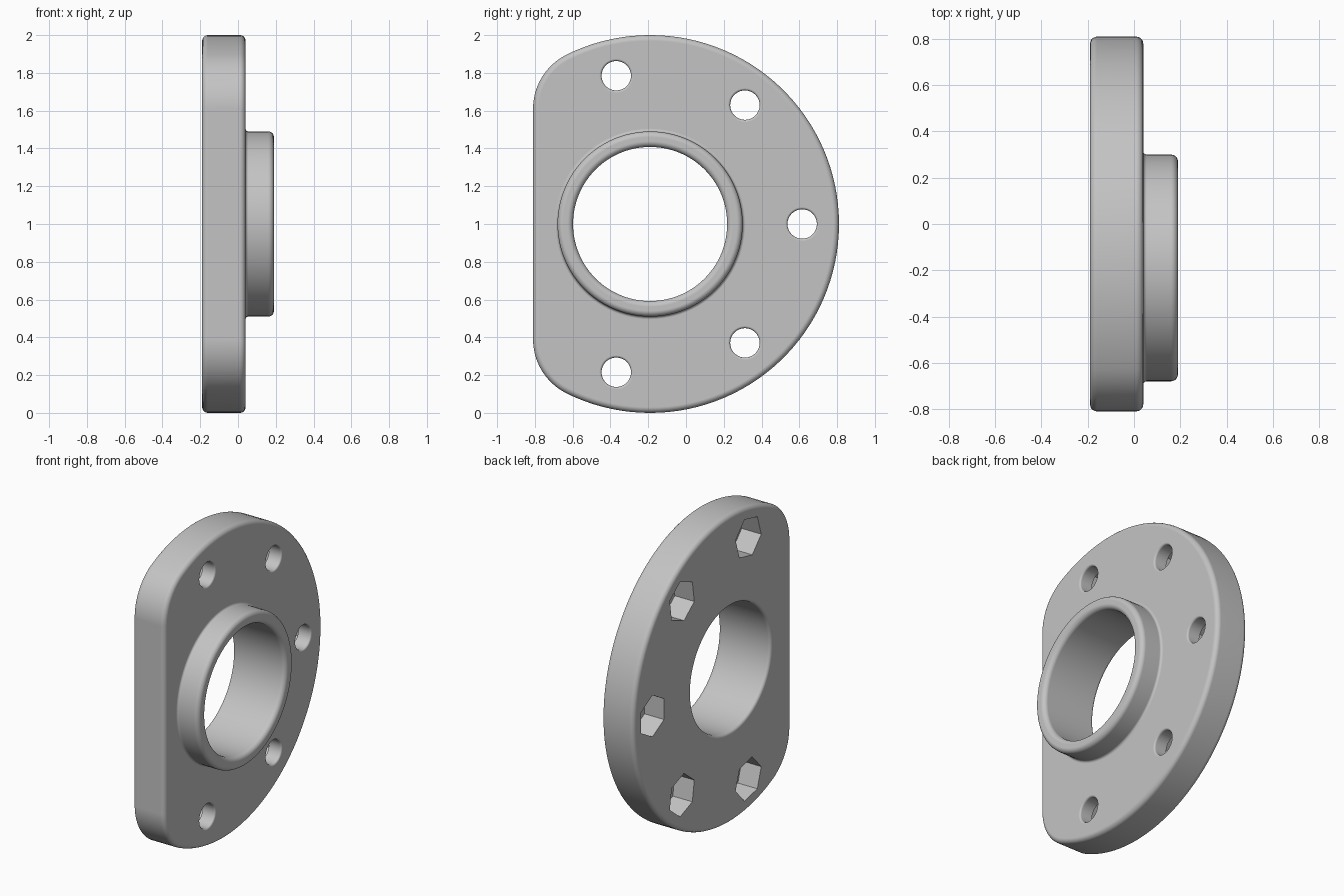
import bpy, bmesh, math
from mathutils import Vector

if "Cube" in bpy.data.objects:
    bpy.data.objects.remove(bpy.data.objects["Cube"])

CY, CZ = -0.19, 1.0              # bore axis, parallel to x
BACK, FACE, TIP = -0.19, 0.04, 0.19
FLAT, CORNER = 0.62, 0.32        # flat side distance and corner radius

grey = bpy.data.materials.new("light grey metal")
grey.diffuse_color = (0.55, 0.55, 0.55, 1)
grey.use_nodes = True
grey.node_tree.nodes["Principled BSDF"].inputs["Base Color"].default_value = grey.diffuse_color


def loft(name, loops):
    """Closed solid through a list of equal-length point loops."""
    bm = bmesh.new()
    rings = [[bm.verts.new(p) for p in loop] for loop in loops]
    n = len(rings[0])
    for a, b in zip(rings, rings[1:]):
        for i in range(n):
            j = (i + 1) % n
            bm.faces.new((a[i], a[j], b[j], b[i]))
    bm.faces.new(rings[0][::-1])
    bm.faces.new(rings[-1])
    bmesh.ops.recalc_face_normals(bm, faces=bm.faces)
    me = bpy.data.meshes.new(name)
    bm.to_mesh(me)
    bm.free()
    me.materials.append(grey)
    ob = bpy.data.objects.new(name, me)
    bpy.context.collection.objects.link(ob)
    return ob


def lathe(name, profile, sides, y=CY, z=CZ, turn=0.0):
    """Solid of (x, radius) pairs turned about an axis along x."""
    angles = [turn + math.tau * i / sides for i in range(sides)]
    return loft(name, [[Vector((x, y + r * math.cos(a), z + r * math.sin(a)))
                        for a in angles] for x, r in profile])


def quarter(cx, cr, rad, start, end, steps=5):
    """Arc of (x, radius) points, angles in degrees."""
    out = []
    for i in range(steps + 1):
        a = math.radians(start + (end - start) * i / steps)
        out.append((cx + rad * math.cos(a), cr + rad * math.sin(a)))
    return out


def outline(x, inset):
    """Disc with one flat side and rounded corners, shrunk by inset."""
    cy = CORNER - FLAT
    cz = math.sqrt((1 - CORNER) ** 2 - cy ** 2)
    meet = math.atan2(cz, cy)
    pts = []
    for i in range(81):
        a = -meet + 2 * meet * i / 80
        pts.append(((1 - inset) * math.cos(a), (1 - inset) * math.sin(a)))
    for side in (1, -1):
        span = [meet + (math.pi - meet) * i / 10 for i in range(11)]
        arc = [(cy + (CORNER - inset) * math.cos(a),
                side * (cz + (CORNER - inset) * math.sin(a))) for a in span]
        pts += arc[1:] if side == 1 else arc[:0:-1]
    return [Vector((x, CY + p, CZ + q)) for p, q in pts]


def boolean(target, tool, operation):
    mod = target.modifiers.new(operation.title(), 'BOOLEAN')
    mod.operation, mod.solver, mod.object = operation, 'EXACT', tool
    bpy.context.view_layer.objects.active = target
    bpy.ops.object.modifier_apply(modifier=mod.name)
    bpy.data.objects.remove(tool)


# Plate with rounded rims
f = 0.03
rim = quarter(BACK + f, f, f, 180, 270) + quarter(FACE - f, f, f, 270, 360)
plate = loft("flange_plate", [outline(x, d) for x, d in rim])

# Raised collar with a small fillet at its foot
g = 0.015
boss = ([(FACE - 0.1, 0.49 + g)] + quarter(FACE + g, 0.49 + g, g, 180, 270)
        + quarter(TIP - f, 0.49 - f, f, 90, 0))
boolean(plate, lathe("collar", boss, 96), 'UNION')

# Through bore, eased at both mouths
R = 0.408
bore = ([(BACK - 0.1, R + 0.02)] + quarter(BACK + 0.02, R + 0.02, 0.02, 180, 270)
        + quarter(TIP - f, R + f, f, 270, 360) + [(TIP + 0.1, R + f)])
boolean(plate, lathe("bore_cutter", bore, 96), 'DIFFERENCE')

# Five bolt holes on a seven-fold circle, with hexagonal nut pockets behind
e = 0.012
hole = ([(BACK + 0.1, 0.078)] + quarter(FACE - e, 0.078 + e, e, 270, 360, 3)
        + [(FACE + 0.05, 0.078 + e)])
for k in (-2, -1, 0, 1, 2):
    a = k * math.tau / 7
    y, z = CY + 0.805 * math.cos(a), CZ + 0.805 * math.sin(a)
    boolean(plate, lathe("hole_cutter", hole, 32, y, z), 'DIFFERENCE')
    pocket = [(BACK - 0.05, 0.135), (BACK + 0.14, 0.135)]
    boolean(plate, lathe("nut_cutter", pocket, 6, y, z, a + math.pi / 6), 'DIFFERENCE')

# Smooth shading with crisp flat faces
plate.select_set(True)
bpy.context.view_layer.objects.active = plate
bpy.ops.object.shade_smooth_by_angle(angle=math.radians(35))
weighted = plate.modifiers.new("Flat faces", 'WEIGHTED_NORMAL')
weighted.keep_sharp = True
